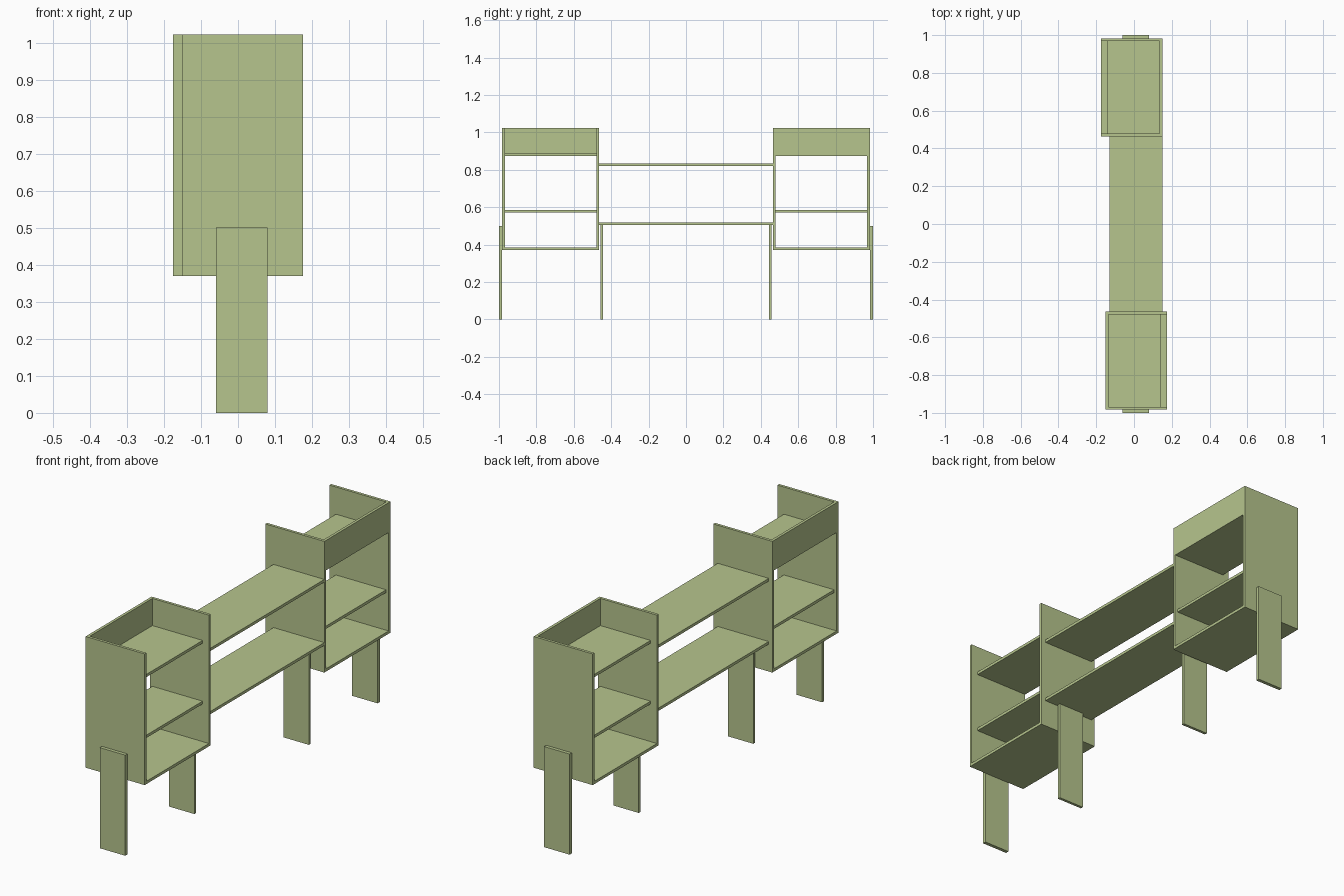
import bpy

if "Cube" in bpy.data.objects:
    bpy.data.objects.remove(bpy.data.objects["Cube"])

wood = bpy.data.materials.new("pale_green_wood")
wood.diffuse_color = (0.47, 0.56, 0.27, 1)
wood.use_nodes = True
wood.node_tree.nodes["Principled BSDF"].inputs["Base Color"].default_value = wood.diffuse_color


def board(name, x, y, z):
    """Rectangular board given by its (min, max) range on each axis."""
    bpy.ops.mesh.primitive_cube_add(size=1)
    ob = bpy.context.object
    ob.name = name
    for v in ob.data.vertices:
        v.co = [r[0] if c < 0 else r[1] for c, r in zip(v.co, (x, y, z))]
    ob.data.materials.append(wood)
    return ob


T = 0.014                    # board thickness
IN, OUT = 0.464, 0.983       # cabinet extent along y
BOTTOM, TOP = 0.37, 1.022    # cabinet extent in height


def span(a, b, s):
    """Range mirrored to the side s of the origin."""
    return tuple(sorted((a * s, b * s)))


# Two open cabinets, turned half a turn from each other
for s, end in ((1, "rear"), (-1, "front")):
    depth = span(-0.175, 0.15, s)
    inner = span(IN + T, OUT - T, s)
    board(end + "_cabinet_inner_side", depth, span(IN, IN + T, s), (BOTTOM, TOP))
    board(end + "_cabinet_outer_side", depth, span(OUT - T, OUT, s), (BOTTOM, TOP))
    board(end + "_cabinet_floor", depth, inner, (BOTTOM, BOTTOM + T))
    for name, z in (("middle", 0.571), ("upper", 0.873)):
        board(f"{end}_cabinet_{name}_shelf", span(-0.14, 0.15 - T, s), inner, (z, z + T))
    board(end + "_cabinet_back_rail", span(0.15 - T, 0.15, s), inner, (0.873, TOP))

    # Legs: one outside each cabinet, one below the bench end
    board(end + "_outer_leg", (-0.06, 0.08), span(OUT, 1.0, s), (0, 0.5))
    board(end + "_inner_leg", (-0.06, 0.08), span(0.443, 0.457, s), (0, 0.505))

# Long boards joining the cabinets
for name, z in (("lower", 0.505), ("upper", 0.819)):
    board(name + "_long_shelf", (-0.13, 0.15), (-IN, IN), (z, z + T))
